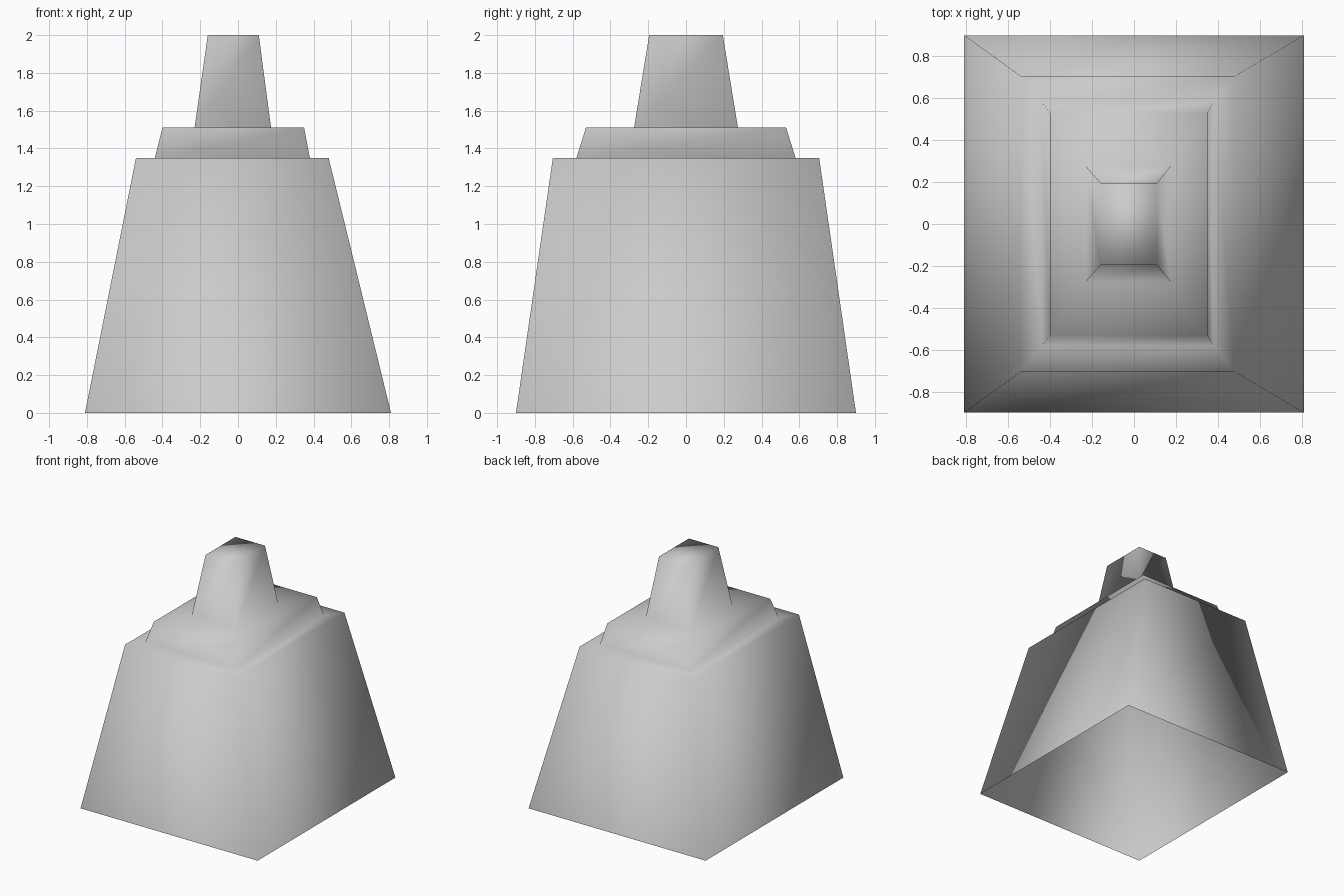
import bpy
import bmesh

# Remove the default cube
cube = bpy.data.objects.get("Cube")
if cube:
    bpy.data.objects.remove(cube, do_unlink=True)

# Plain grey surface
grey = bpy.data.materials.new("plain_grey")
grey.use_nodes = True
colour = (0.6, 0.6, 0.6, 1.0)
grey.diffuse_color = colour
grey.node_tree.nodes["Principled BSDF"].inputs["Base Color"].default_value = colour

# Rectangular rings from the base up: height, left x, right x, half depth
RINGS = [
    (0.00, -0.81, 0.81, 0.90),
    (1.35, -0.54, 0.48, 0.705),
    (1.35, -0.44, 0.38, 0.58),
    (1.51, -0.40, 0.35, 0.53),
    (1.51, -0.23, 0.175, 0.275),
    (2.00, -0.16, 0.11, 0.195),
]


def add_ring(bm, z, x0, x1, y):
    corners = ((x0, -y), (x1, -y), (x1, y), (x0, y))
    return [bm.verts.new((cx, cy, z)) for cx, cy in corners]


# Stepped tower: one shell, open below, capped on top
bm = bmesh.new()
rings = [add_ring(bm, *ring) for ring in RINGS]
for low, high in zip(rings, rings[1:]):
    for i in range(4):
        j = (i + 1) % 4
        bm.faces.new((low[i], low[j], high[j], high[i]))
bm.faces.new(rings[-1])

# Softly shaded across all edges
for face in bm.faces:
    face.smooth = True

mesh = bpy.data.meshes.new("stepped_tower")
bm.to_mesh(mesh)
bm.free()
mesh.materials.append(grey)
tower = bpy.data.objects.new("stepped_tower", mesh)
bpy.context.collection.objects.link(tower)
